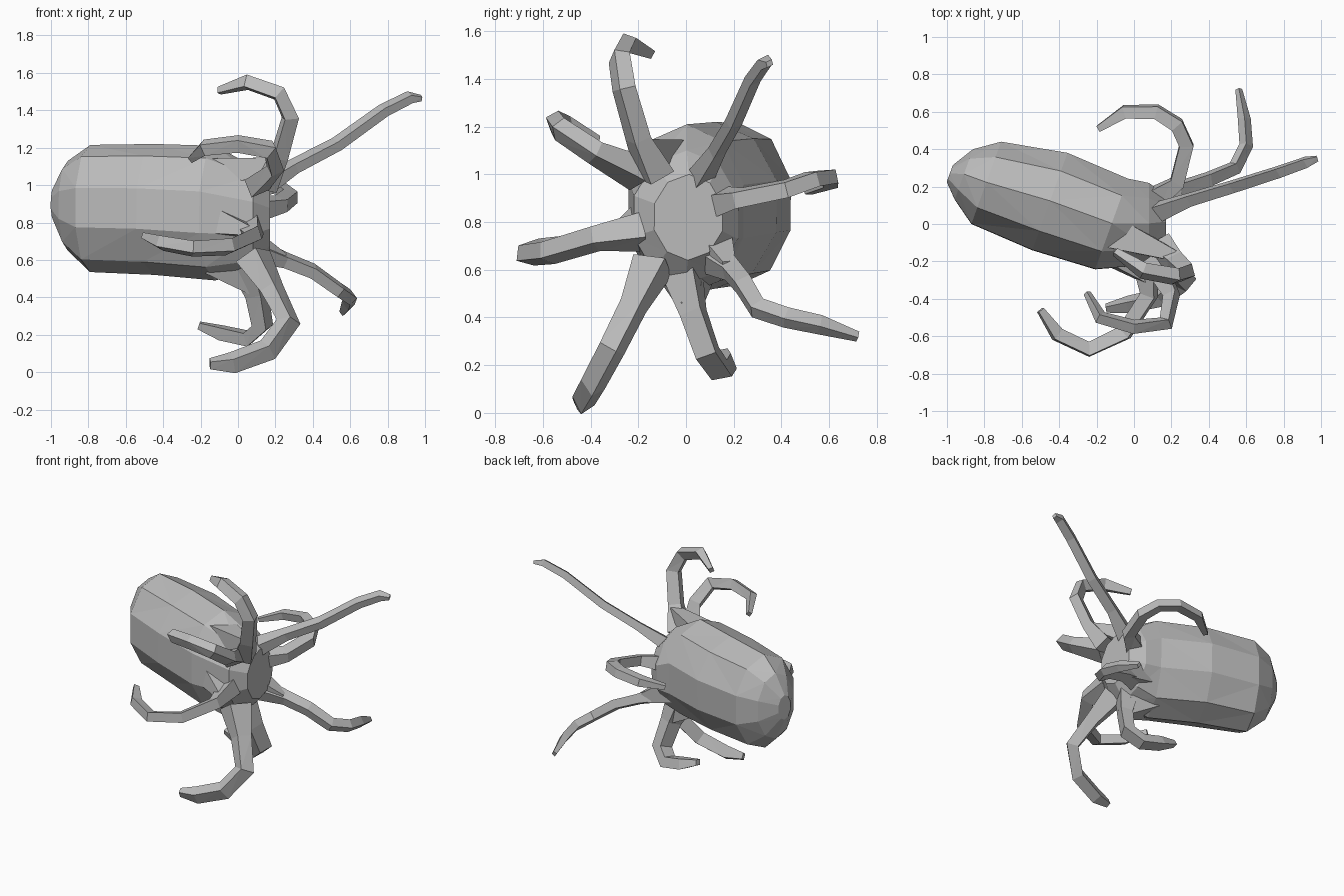
import bpy, bmesh, math
from mathutils import Vector

cube = bpy.data.objects.get("Cube")
if cube:
    bpy.data.objects.remove(cube)

grey = bpy.data.materials.new("plain grey")
grey.use_nodes = True
COLOR = (0.5, 0.5, 0.5, 1)
grey.diffuse_color = COLOR
grey.node_tree.nodes["Principled BSDF"].inputs["Base Color"].default_value = COLOR


def loft(name, rings):
    """Skin a list of equal-sided rings and cap both ends."""
    bm = bmesh.new()
    loops = [[bm.verts.new(p) for p in ring] for ring in rings]
    n = len(loops[0])
    for a, b in zip(loops, loops[1:]):
        for i in range(n):
            j = (i + 1) % n
            bm.faces.new((a[i], a[j], b[j], b[i]))
    bm.faces.new(loops[0])
    bm.faces.new(loops[-1])
    bmesh.ops.triangulate(bm, faces=bm.faces[:])
    bmesh.ops.recalc_face_normals(bm, faces=bm.faces[:])
    mesh = bpy.data.meshes.new(name)
    bm.to_mesh(mesh)
    bm.free()
    mesh.materials.append(grey)
    obj = bpy.data.objects.new(name, mesh)
    bpy.context.collection.objects.link(obj)


def ring(center, u, v, ru, rv, sides, turn=0.0):
    c = Vector(center)
    angles = [turn + math.tau * i / sides for i in range(sides)]
    return [c + u * ru * math.cos(a) + v * rv * math.sin(a) for a in angles]


# Body: a rounded sack narrowing to the head; each section is centre, half width, half height
sections = [
    ((0.17, 0.01, 0.82), 0.15, 0.18),
    ((0.08, 0.0, 0.82), 0.23, 0.28),
    ((-0.12, 0.0, 0.85), 0.27, 0.36),
    ((-0.45, 0.12, 0.87), 0.29, 0.35),
    ((-0.79, 0.22, 0.875), 0.245, 0.34),
    ((-0.91, 0.265, 0.89), 0.15, 0.24),
    ((-0.985, 0.27, 0.9), 0.05, 0.09),
]
up = Vector((0, 0, 1))
across = Vector((0.34, 0.94, 0))
side = Vector((0, 1, 0))
loft("body", [ring(c, side if k < 2 else across, up, w, h, 10, 0.3)
              for k, (c, w, h) in enumerate(sections)])


# Arms: four-sided tapering tubes that follow a bent path
def arm(name, thick, path):
    pts = [Vector(p) for p in path]
    last = len(pts) - 1
    rings = []
    prev = u = None
    for i, p in enumerate(pts):
        t = (pts[min(i + 1, last)] - pts[max(i - 1, 0)]).normalized()
        if u is None:
            u = t.orthogonal().normalized()
        else:
            u = prev.rotation_difference(t) @ u
        prev = t
        taper = 1.6 if i == 0 else 0.45 if i == last else 1.1 - 0.3 * i / last
        r = thick * taper
        rings.append(ring(p, u, t.cross(u), r, r * 0.8, 4, 0.4))
    loft(name, rings)


arm("arm_upper_left_long", 0.045, [
    (0.12, 0.06, 0.99), (0.3, 0.13, 1.1), (0.53, 0.2, 1.22),
    (0.78, 0.28, 1.4), (0.92, 0.33, 1.47), (0.98, 0.35, 1.465)])
arm("arm_top_curled", 0.06, [
    (0.14, -0.13, 1.0), (0.22, -0.2, 1.15), (0.28, -0.26, 1.36),
    (0.22, -0.28, 1.49), (0.05, -0.25, 1.55), (-0.1, -0.15, 1.505)])
arm("arm_upper_front", 0.055, [
    (0.1, -0.19, 1.0), (0.2, -0.38, 1.09), (0.17, -0.53, 1.19),
    (0.0, -0.55, 1.22), (-0.18, -0.5, 1.2), (-0.25, -0.37, 1.14)])
arm("arm_front", 0.06, [
    (0.06, -0.18, 0.76), (0.08, -0.38, 0.73), (-0.05, -0.58, 0.67),
    (-0.24, -0.67, 0.66), (-0.41, -0.59, 0.69), (-0.5, -0.46, 0.725)])
arm("arm_lower_front", 0.07, [
    (0.08, -0.14, 0.62), (0.18, -0.22, 0.45), (0.27, -0.31, 0.27),
    (0.16, -0.39, 0.12), (-0.03, -0.43, 0.05), (-0.15, -0.45, 0.045)])
arm("arm_bottom_curled", 0.07, [
    (0.04, -0.02, 0.6), (0.1, 0.03, 0.42), (0.13, 0.09, 0.25),
    (0.05, 0.14, 0.18), (-0.09, 0.16, 0.21), (-0.21, 0.16, 0.25)])
arm("arm_lower_back", 0.05, [
    (0.1, 0.12, 0.65), (0.25, 0.19, 0.6), (0.4, 0.24, 0.54), (0.54, 0.3, 0.44),
    (0.6, 0.42, 0.4), (0.59, 0.56, 0.37), (0.56, 0.72, 0.32)])
arm("arm_back", 0.055, [
    (0.1, 0.13, 0.88), (0.23, 0.22, 0.9), (0.28, 0.42, 0.94), (0.23, 0.53, 0.98),
    (0.12, 0.6, 0.99), (-0.05, 0.6, 0.97), (-0.19, 0.51, 0.93)])


# Webs: tapered ridges that join the arm roots to the sack
def web(name, start, end, radius):
    a, b = Vector(start), Vector(end)
    t = (b - a).normalized()
    u = t.orthogonal().normalized()
    v = t.cross(u)
    loft(name, [ring(a, u, v, radius, radius, 4), ring(b, u, v, radius / 3, radius / 3, 4)])


web("web_top", (-0.1, -0.05, 1.06), (0.22, -0.17, 1.12), 0.12)
web("web_bottom", (-0.1, 0.0, 0.62), (0.1, 0.02, 0.44), 0.15)
web("web_front", (-0.1, -0.16, 0.8), (0.08, -0.3, 0.75), 0.1)
web("web_back", (0.0, 0.1, 0.72), (0.24, 0.18, 0.61), 0.12)
